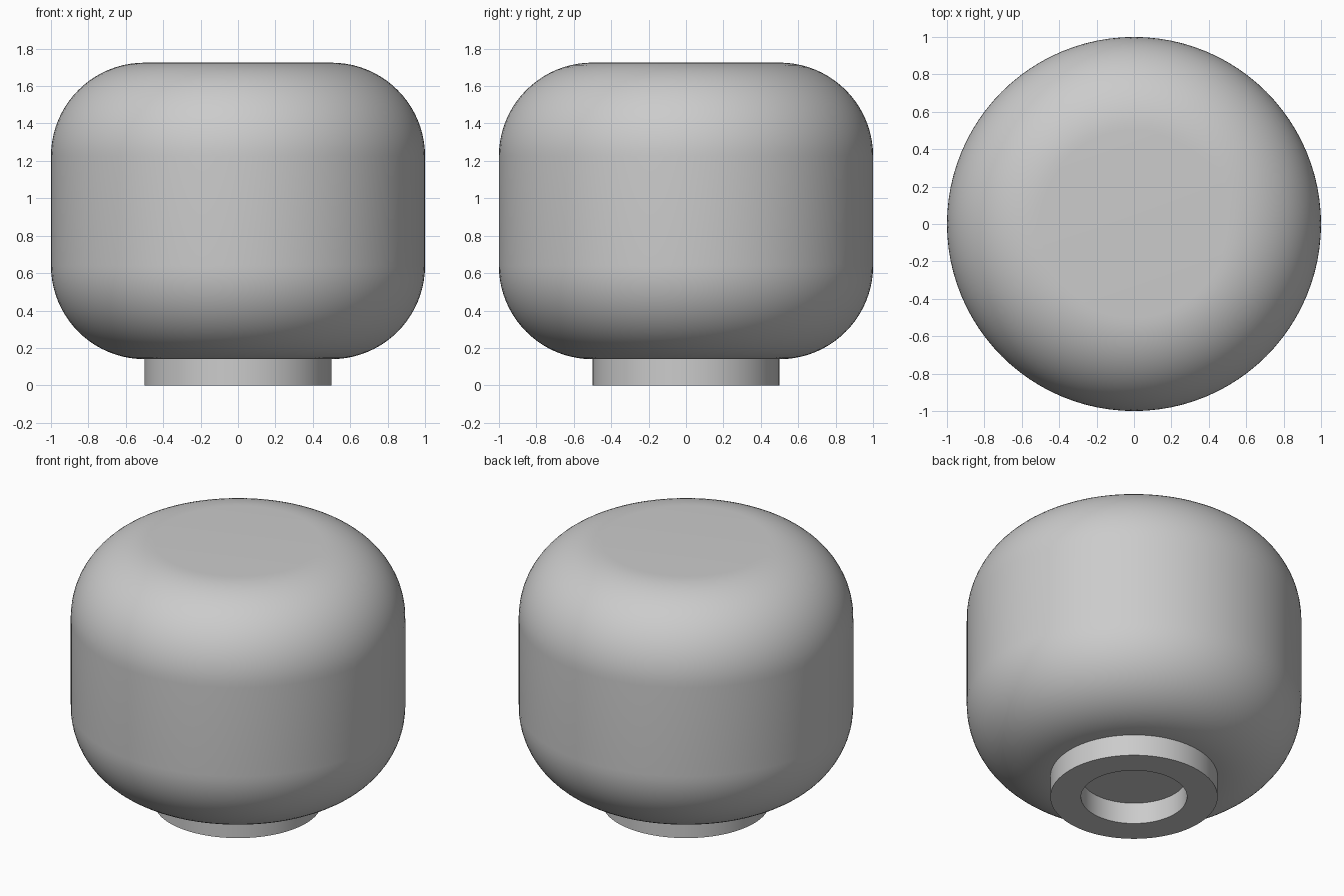
import bpy
import bmesh
import math

cube = bpy.data.objects.get("Cube")
if cube:
    bpy.data.objects.remove(cube, do_unlink=True)

SEGMENTS = 96
BASE_HEIGHT = 0.14
TOP = 1.725
RADIUS = 1.0
ROUNDING = 0.5

# One plain grey for the whole model
grey = bpy.data.materials.new("light grey")
grey.use_nodes = True
colour = (0.6, 0.6, 0.6, 1)
grey.diffuse_color = colour
grey.node_tree.nodes["Principled BSDF"].inputs["Base Color"].default_value = colour


def lathe(name, profile, closed=False):
    """Spin an (r, z) profile around the z axis into a smooth object."""
    bm = bmesh.new()
    verts = [bm.verts.new((r, 0, z)) for r, z in profile]
    pairs = list(zip(verts, verts[1:]))
    if closed:
        pairs.append((verts[-1], verts[0]))
    edges = [bm.edges.new(p) for p in pairs]
    bmesh.ops.spin(bm, geom=verts + edges, cent=(0, 0, 0), axis=(0, 0, 1),
                   angle=math.tau, steps=SEGMENTS)
    bmesh.ops.remove_doubles(bm, verts=bm.verts, dist=0.0001)
    bmesh.ops.recalc_face_normals(bm, faces=bm.faces)
    mesh = bpy.data.meshes.new(name)
    bm.to_mesh(mesh)
    bm.free()
    mesh.materials.append(grey)
    obj = bpy.data.objects.new(name, mesh)
    bpy.context.collection.objects.link(obj)
    bpy.ops.object.select_all(action="DESELECT")
    obj.select_set(True)
    bpy.context.view_layer.objects.active = obj
    bpy.ops.object.shade_smooth_by_angle(angle=math.radians(30))
    return obj


def corner(z, start):
    """Quarter-circle of profile points centred at height z."""
    steps = 20
    for i in range(steps + 1):
        a = math.radians(start + 90 * i / steps)
        yield (RADIUS - ROUNDING + ROUNDING * math.cos(a),
               z + ROUNDING * math.sin(a))


# Body: a drum with generously rounded top and bottom rims
lathe("body", [(0, BASE_HEIGHT),
               *corner(BASE_HEIGHT + ROUNDING, -90),
               *corner(TOP - ROUNDING, 0),
               (0, TOP)])

# Base ring: a short, hollow foot under the body
lathe("base_ring", [(0.5, 0), (0.5, BASE_HEIGHT),
                    (0.317, BASE_HEIGHT), (0.317, 0)], closed=True)
